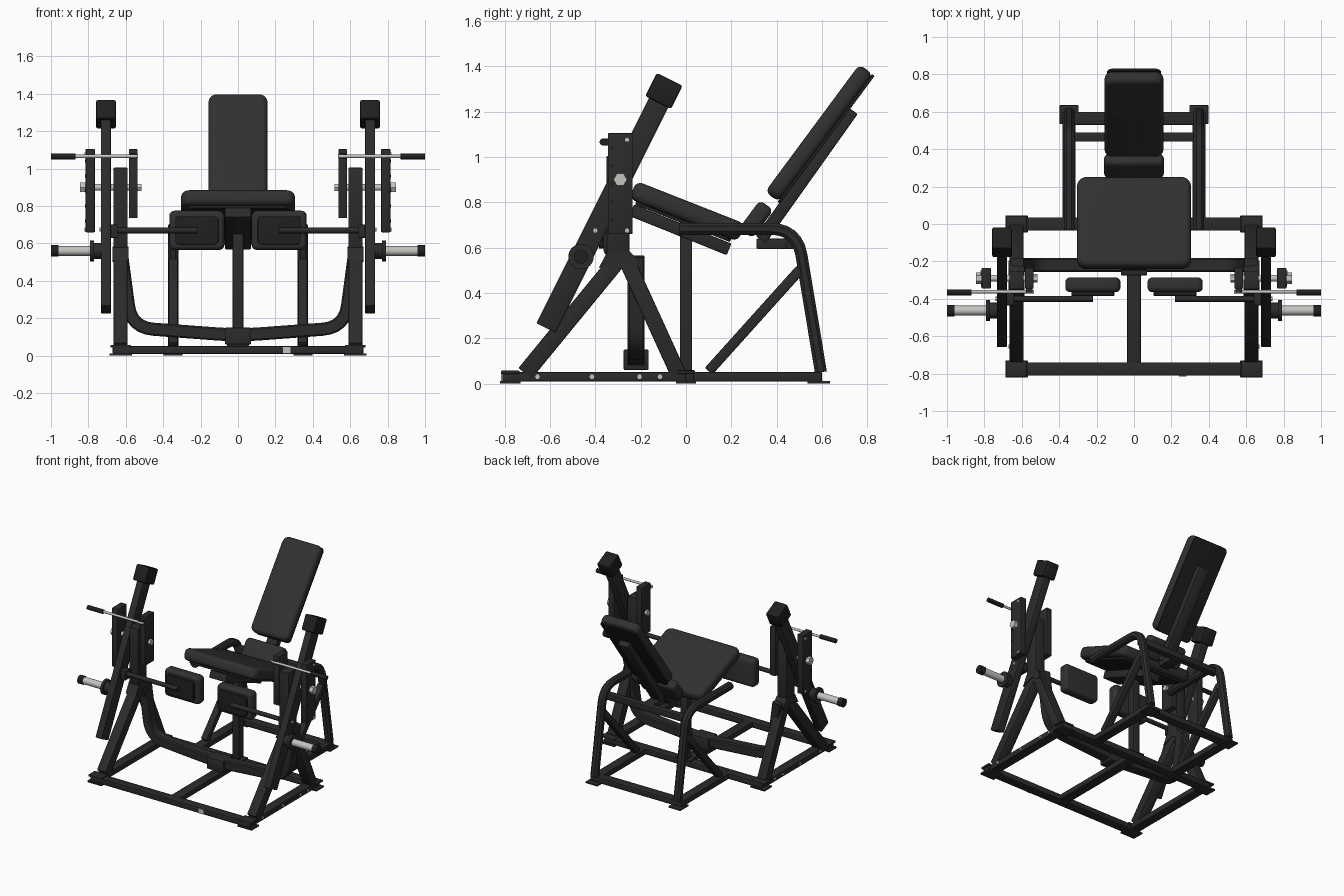
import bpy, bmesh, math
from mathutils import Vector, Matrix

cube = bpy.data.objects.get("Cube")
if cube:
    bpy.data.objects.remove(cube, do_unlink=True)


def material(name, rgb, rough):
    m = bpy.data.materials.new(name)
    m.use_nodes = True
    m.diffuse_color = (*rgb, 1)
    node = m.node_tree.nodes["Principled BSDF"]
    node.inputs["Base Color"].default_value = (*rgb, 1)
    node.inputs["Roughness"].default_value = rough
    return m


FRAME = material("black frame", (0.024, 0.024, 0.024), 0.5)
PAD = material("charcoal upholstery", (0.03, 0.03, 0.03), 0.7)
RUBBER = material("black rubber", (0.014, 0.014, 0.014), 0.8)
STEEL = material("bright steel", (0.55, 0.55, 0.53), 0.4)
SIDES = (("left", 1), ("right", -1))


def finish(name, bm, mat, place=None):
    if place:
        bm.transform(place)
    bmesh.ops.recalc_face_normals(bm, faces=bm.faces)
    me = bpy.data.meshes.new(name)
    bm.to_mesh(me)
    bm.free()
    me.materials.append(mat)
    ob = bpy.data.objects.new(name, me)
    bpy.context.collection.objects.link(ob)
    bpy.ops.object.select_all(action="DESELECT")
    ob.select_set(True)
    bpy.context.view_layer.objects.active = ob
    bpy.ops.object.shade_smooth_by_angle(angle=math.radians(32))
    return ob


def box(name, centre, size, mat=FRAME, tilt=0, bevel=0.005, corner=0):
    """Bevelled box tilted about x; corner rounds the four edges along local z."""
    bm = bmesh.new()
    bmesh.ops.create_cube(bm, size=1, matrix=Matrix.Diagonal((*size, 1)))
    if corner:
        edges = [e for e in bm.edges
                 if abs(e.verts[0].co.z - e.verts[1].co.z) > size[2] / 2]
        bmesh.ops.bevel(bm, geom=edges, offset=corner, segments=5,
                        affect="EDGES", profile=0.5)
    if bevel:
        bm.normal_update()
        edges = [e for e in bm.edges if e.calc_face_angle(0) > 0.6]
        bmesh.ops.bevel(bm, geom=edges, offset=bevel, affect="EDGES",
                        segments=4 if corner else 2, profile=0.5)
    return finish(name, bm, mat,
                  Matrix.Translation(centre) @ Matrix.Rotation(tilt, 4, "X"))


def beam(name, x, a, b, width, depth, mat=FRAME, bevel=0.006):
    """Straight bar between two (y, z) points."""
    dy, dz = b[0] - a[0], b[1] - a[1]
    mid = (x, (a[0] + b[0]) / 2, (a[1] + b[1]) / 2)
    return box(name, mid, (width, math.hypot(dy, dz), depth), mat,
               math.atan2(dz, dy), bevel)


def rod(name, x0, x1, y, z, r, mat=STEEL, sides=24):
    """Cylinder along x."""
    bm = bmesh.new()
    bmesh.ops.create_cone(bm, cap_ends=True, segments=sides, radius1=r,
                          radius2=r, depth=abs(x1 - x0))
    return finish(name, bm, mat, Matrix.Translation(((x0 + x1) / 2, y, z))
                  @ Matrix.Rotation(math.pi / 2, 4, "Y"))


def prism(name, x, width, outline):
    """Plate with a (y, z) outline, extruded along x."""
    bm = bmesh.new()
    face = bm.faces.new([bm.verts.new((x - width / 2, y, z)) for y, z in outline])
    out = bmesh.ops.extrude_face_region(bm, geom=[face])["geom"]
    bmesh.ops.translate(bm, vec=(width, 0, 0),
                        verts=[v for v in out if isinstance(v, bmesh.types.BMVert)])
    return finish(name, bm, FRAME)


def rounded(points, radius, steps=6):
    """Round the inner corners of a path."""
    pts = [Vector(p) for p in points]
    path = [pts[0]]
    for a, b, c in zip(pts, pts[1:], pts[2:]):
        s, e = b + (a - b).normalized() * radius, b + (c - b).normalized() * radius
        for i in range(steps + 1):
            t = i / steps
            path.append(s * (1 - t) ** 2 + b * 2 * t * (1 - t) + e * t * t)
    return path + [pts[-1]]


def sweep(name, path, axis, width, depth, chamfer):
    """Chamfered rectangular tube along a planar path whose normal is axis."""
    axis = Vector(axis)
    w, d, c = width / 2, depth / 2, chamfer
    section = [(w, d - c), (w - c, d), (c - w, d), (-w, d - c),
               (-w, c - d), (c - w, -d), (w - c, -d), (w, c - d)]
    bm = bmesh.new()
    rings = []
    for i, p in enumerate(path):
        run = (path[min(i + 1, len(path) - 1)] - path[max(i - 1, 0)]).normalized()
        side = axis.cross(run)
        rings.append([bm.verts.new(p + axis * u + side * v) for u, v in section])
    for a, b in zip(rings, rings[1:]):
        for k in range(8):
            n = (k + 1) % 8
            bm.faces.new((a[k], a[n], b[n], b[k]))
    bm.faces.new(rings[0])
    bm.faces.new(rings[-1])
    return finish(name, bm, FRAME)


# Floor frame
box("front_floor_rail", (0, -0.775, 0.03), (1.34, 0.07, 0.042))
box("middle_floor_rail", (0, 0, 0.03), (1.32, 0.07, 0.042))
box("rear_floor_rail", (0, 0.565, 0.03), (0.69, 0.07, 0.042))
box("centre_floor_rail", (0, -0.39, 0.03), (0.075, 0.76, 0.04))
box("front_rail_fastener", (0.26, -0.811, 0.03), (0.04, 0.008, 0.035), STEEL, bevel=0)

# Centre post and curved front beam
box("centre_post", (0, 0, 0.37), (0.058, 0.055, 0.67))
box("post_foot", (0, 0, 0.056), (0.12, 0.07, 0.01), bevel=0.002)
arch = [(x, -0.22, z) for x, z in
        ((-0.625, 0.56), (-0.57, 0.15), (0, 0.108), (0.57, 0.15), (0.625, 0.56))]
sweep("curved_front_beam", rounded(arch, 0.12), (0, 1, 0), 0.075, 0.07, 0.008)
box("beam_sleeve", (0, -0.22, 0.105), (0.14, 0.11, 0.09))

# Seat, leaning down toward the back
TILT = -0.375
box("seat_cushion", (0, 0.005, 0.76), (0.61, 0.515, 0.085), PAD, TILT, 0.03, 0.05)
box("seat_board", (0, -0.012, 0.716), (0.53, 0.45, 0.02), RUBBER, TILT, 0.004, 0.03)
beam("seat_beam", 0, (-0.24, 0.765), (0.19, 0.592), 0.14, 0.055)
box("seat_mount", (0, 0.0, 0.685), (0.13, 0.09, 0.05))

# Backrest
LEAN = math.radians(53.5)
box("back_cushion", (0, 0.587, 1.105), (0.315, 0.7, 0.075), PAD, LEAN, 0.028, 0.045)
box("back_board", (0, 0.618, 1.08), (0.29, 0.7, 0.014), RUBBER, LEAN, 0.003, 0.03)
box("lumbar_cushion", (0, 0.31, 0.725), (0.32, 0.155, 0.075), PAD, LEAN, 0.025, 0.03)
beam("back_beam", 0, (0.33, 0.635), (0.735, 1.205), 0.085, 0.055)
beam("back_mount", 0, (0.31, 0.617), (0.48, 0.617), 0.08, 0.045)
box("rear_cross_bar", (0, 0.465, 0.617), (0.68, 0.05, 0.045))

for side, s in SIDES:
    # Rear frame with bent hand rail
    x = 0.347 * s
    box(side + "_rear_floor_rail", (x, 0.29, 0.03), (0.07, 0.62, 0.042))
    box(side + "_rear_foot", (x, 0.585, 0.006), (0.1, 0.1, 0.012), bevel=0.002)
    bend = [(x, y, z) for y, z in ((-0.03, 0.683), (0.49, 0.683), (0.595, 0.05))]
    sweep(side + "_hand_rail", rounded(bend, 0.12), (1, 0, 0), 0.056, 0.053, 0.014)
    beam(side + "_rear_brace", x, (0.1, 0.055), (0.505, 0.505), 0.05, 0.045)

    # Front floor corners and A-frame
    x = 0.628 * s
    box(side + "_floor_rail", (x, -0.39, 0.03), (0.072, 0.78, 0.042))
    for part, y in (("front", -0.775), ("middle", 0)):
        box(f"{side}_{part}_corner_plate", (x, y, 0.05), (0.11, 0.08, 0.014), bevel=0.003)
        box(f"{side}_{part}_foot", (x, y, 0.006), (0.12, 0.09, 0.012), bevel=0.002)
    for i, y in enumerate((-0.655, -0.415, -0.205, -0.115)):
        rod(f"{side}_rail_bolt_{i + 1}", 0.66 * s, 0.67 * s, y, 0.03, 0.011, sides=6)
    beam(side + "_front_leg", x, (-0.71, 0.045), (-0.3, 0.545), 0.075, 0.075)
    beam(side + "_back_leg", x, (-0.035, 0.045), (-0.27, 0.56), 0.075, 0.07)
    prism(side + "_leg_gusset", x, 0.086, ((-0.385, 0.51), (-0.345, 0.585),
          (-0.25, 0.585), (-0.205, 0.54), (-0.215, 0.5), (-0.29, 0.54)))
    box(side + "_upright", (x, -0.3, 0.79), (0.076, 0.1, 0.43))

    # Pivot plates, pivot and bolts
    box(side + "_outer_pivot_plate", (0.79 * s, -0.29, 0.882), (0.05, 0.11, 0.445))
    box(side + "_inner_pivot_plate", (0.56 * s, -0.29, 0.92), (0.046, 0.11, 0.37))
    rod(side + "_pivot_shaft", 0.52 * s, 0.83 * s, -0.29, 0.9, 0.018)
    rod(side + "_pivot_nut_outer", 0.816 * s, 0.845 * s, -0.29, 0.9, 0.03, sides=6)
    rod(side + "_pivot_nut_inner", 0.517 * s, 0.536 * s, -0.29, 0.9, 0.022, sides=6)
    for i, z in enumerate((0.675, 1.075)):
        rod(f"{side}_plate_bolt_{i + 1}", 0.812 * s, 0.822 * s, -0.26, z, 0.012, sides=6)
    for i in range(5):
        rod(f"{side}_plate_hole_{i + 1}", 0.812 * s, 0.817 * s, -0.325,
            0.72 + 0.08 * i, 0.008, RUBBER, 12)

    # Swinging lever with counterweight
    x = 0.706 * s
    beam(side + "_lever", x, (-0.618, 0.245), (-0.1, 1.28), 0.054, 0.095)
    beam(side + "_counterweight", x, (-0.123, 1.24), (-0.072, 1.342), 0.106, 0.128,
         RUBBER, 0.01)

    # Plate horn
    rod(side + "_horn_boss", 0.73 * s, 0.775 * s, -0.463, 0.56, 0.042, FRAME)
    rod(side + "_horn_flange", 0.77 * s, 0.79 * s, -0.463, 0.56, 0.056, FRAME)
    rod(side + "_horn_sleeve", 0.788 * s, 0.962 * s, -0.463, 0.56, 0.026)
    rod(side + "_horn_cap", 0.96 * s, s, -0.463, 0.56, 0.031, RUBBER)

    # Hand lever
    rod(side + "_handle_rod", 0.535 * s, 0.88 * s, -0.362, 1.066, 0.009)
    rod(side + "_handle_grip", 0.87 * s, s, -0.365, 1.066, 0.016, RUBBER)
    box(side + "_handle_clip", (0.56 * s, -0.35, 1.066), (0.035, 0.035, 0.03))

    # Shin pad on its arm
    rod(side + "_pad_arm", 0.22 * s, 0.66 * s, -0.4, 0.67, 0.016, FRAME)
    box(side + "_arm_collar", (0.662 * s, -0.4, 0.665), (0.042, 0.07, 0.07))
    rod(side + "_arm_bolt", 0.73 * s, 0.74 * s, -0.4, 0.675, 0.012, sides=6)
    box(side + "_shin_pad", (0.22 * s, -0.325, 0.67), (0.295, 0.21, 0.078), PAD,
        math.pi / 2, 0.025, 0.03)
    box(side + "_shin_pad_board", (0.22 * s, -0.372, 0.67), (0.23, 0.15, 0.025),
        RUBBER, math.pi / 2, 0.003, 0.02)
